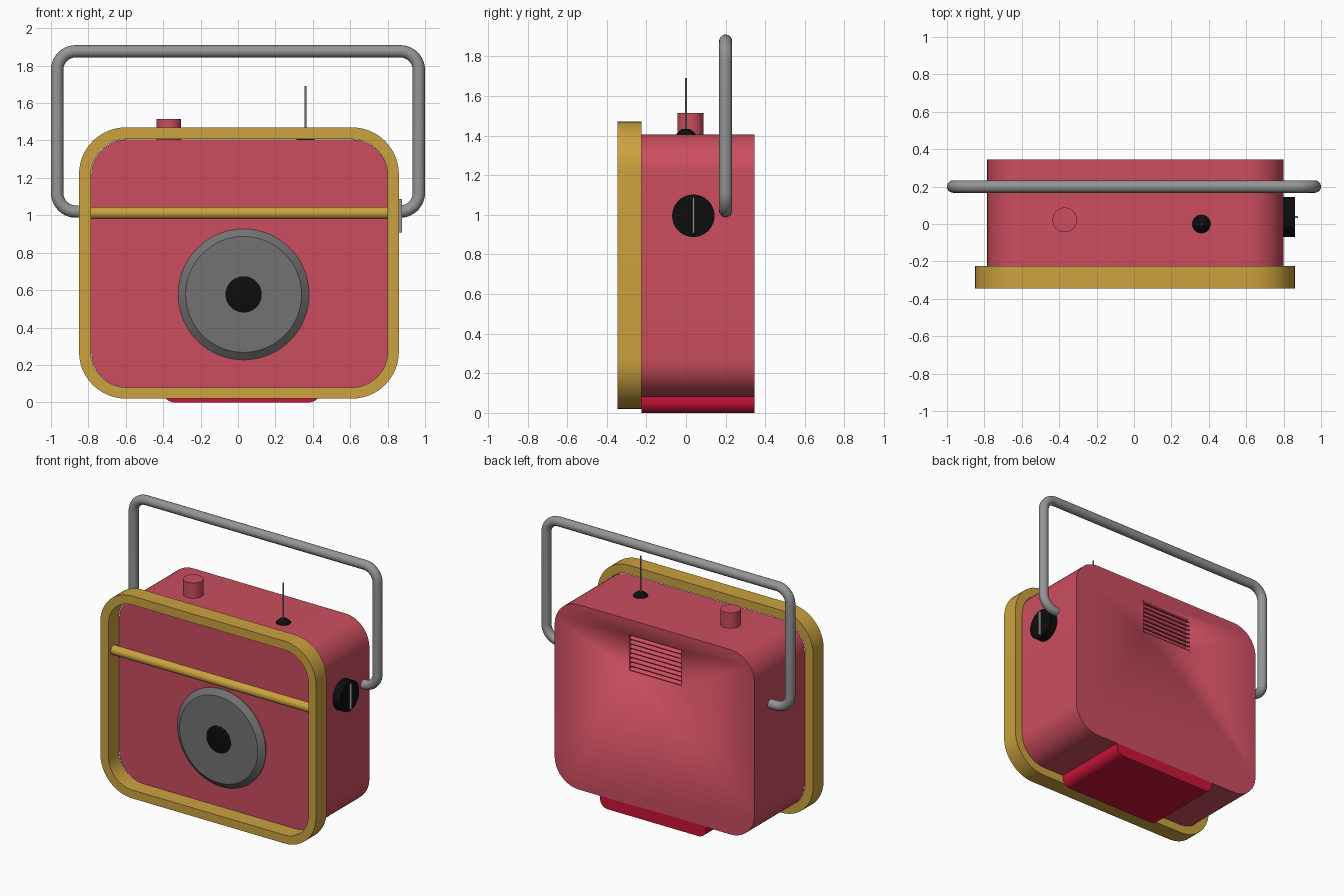
import bpy, bmesh, math
from mathutils import Vector, Matrix

if "Cube" in bpy.data.objects:
    bpy.data.objects.remove(bpy.data.objects["Cube"])


def material(name, rgb):
    m = bpy.data.materials.new(name)
    m.diffuse_color = (*rgb, 1)
    m.use_nodes = True
    m.node_tree.nodes["Principled BSDF"].inputs["Base Color"].default_value = m.diffuse_color
    return m


RED = material("red", (0.60, 0.075, 0.115))
FOOT_RED = material("deep_red", (0.60, 0.007, 0.04))
GOLD = material("gold", (0.60, 0.36, 0.05))
BLACK = material("black", (0.004, 0.004, 0.004))
DARK = material("dark_grey", (0.17, 0.17, 0.17))
GREY = material("grey", (0.30, 0.30, 0.30))


def finish(bm, name, mat):
    bmesh.ops.recalc_face_normals(bm, faces=bm.faces)
    me = bpy.data.meshes.new(name)
    bm.to_mesh(me)
    bm.free()
    ob = bpy.data.objects.new(name, me)
    bpy.context.collection.objects.link(ob)
    me.materials.append(mat)
    bpy.ops.object.select_all(action='DESELECT')
    ob.select_set(True)
    bpy.context.view_layer.objects.active = ob
    bpy.ops.object.shade_smooth_by_angle(angle=math.radians(35))
    return ob


def rounded_rect(x0, x1, z0, z1, r_bottom, r_top, n=12):
    """Outline in the xz plane, counter-clockwise from the lower left."""
    pts = []
    for cx, cz, r, start in ((x0 + r_bottom, z0 + r_bottom, r_bottom, 180),
                             (x1 - r_bottom, z0 + r_bottom, r_bottom, 270),
                             (x1 - r_top, z1 - r_top, r_top, 0),
                             (x0 + r_top, z1 - r_top, r_top, 90)):
        steps = n if r > 0 else 0
        for i in range(steps + 1):
            a = math.radians(start + 90 * i / max(steps, 1))
            pts.append((cx + r * math.cos(a), cz + r * math.sin(a)))
    return pts


def prism(name, pts, y0, y1, mat):
    bm = bmesh.new()
    face = bm.faces.new([bm.verts.new((x, y0, z)) for x, z in pts])
    ext = bmesh.ops.extrude_face_region(bm, geom=[face], use_keep_orig=True)
    moved = [v for v in ext["geom"] if isinstance(v, bmesh.types.BMVert)]
    bmesh.ops.translate(bm, verts=moved, vec=(0, y1 - y0, 0))
    return finish(bm, name, mat)


def lathe(name, profile, origin, axis, mat, n=48):
    """Spin (radius, height) points around an axis through origin."""
    bm = bmesh.new()
    rings = [[bm.verts.new((r * math.cos(2 * math.pi * i / n),
                            r * math.sin(2 * math.pi * i / n), h)) for i in range(n)]
             for r, h in profile]
    for a, b in zip(rings, rings[1:]):
        for i in range(n):
            bm.faces.new((a[i], a[(i + 1) % n], b[(i + 1) % n], b[i]))
    bm.faces.new(rings[0])
    bm.faces.new(rings[-1])
    turn = Vector((0, 0, 1)).rotation_difference(Vector(axis)).to_matrix().to_4x4()
    bm.transform(Matrix.Translation(origin) @ turn)
    return finish(bm, name, mat)


def box(name, centre, size, mat, tilt=0):
    bm = bmesh.new()
    bmesh.ops.create_cube(bm, size=1)
    bm.transform(Matrix.Translation(centre) @ Matrix.Rotation(tilt, 4, 'X')
                 @ Matrix.Diagonal((*size, 1)))
    return finish(bm, name, mat)


# Body with a recess in the back for the vent
body = prism("body", rounded_rect(-0.785, 0.80, 0.08, 1.405, 0.19, 0.19), -0.225, 0.345, RED)
cutter = box("vent_cutter", (0, 0.345, 1.168), (0.41, 0.09, 0.255), RED)
mod = body.modifiers.new("vent", 'BOOLEAN')
mod.object = cutter
mod.operation = 'DIFFERENCE'
mod.solver = 'EXACT'
bpy.context.view_layer.objects.active = body
bpy.ops.object.modifier_apply(modifier=mod.name)
bpy.data.objects.remove(cutter)

# Sloping vent slats
SLATS = 8
for i in range(SLATS):
    z = 1.04 + 0.255 * (i + 0.5) / SLATS
    box(f"vent_slat_{i + 1}", (0, 0.322, z), (0.41, 0.05, 0.008), RED, math.radians(-32))

# Open gold frame around the front
bm = bmesh.new()
loops = []
for y in (-0.345, -0.225):
    for pts in (rounded_rect(-0.85, 0.86, 0.02, 1.47, 0.25, 0.25),
                rounded_rect(-0.787, 0.80, 0.08, 1.407, 0.19, 0.19)):
        loops.append([bm.verts.new((x, y, z)) for x, z in pts])
fo, fi, bo, bi = loops
for a, b in ((fo, fi), (fi, bi), (bi, bo), (bo, fo)):
    for i in range(len(a)):
        j = (i + 1) % len(a)
        bm.faces.new((a[i], a[j], b[j], b[i]))
finish(bm, "front_frame", GOLD)

# Gold rail across the front
lathe("front_rail", [(0.033, 0), (0.033, 1.59)], (-0.79, -0.285, 1.012), (1, 0, 0), GOLD, 32)

# Speaker: bevelled disc with a dark centre
lathe("speaker", [(0.35, 0), (0.35, 0.005), (0.31, 0.037)],
      (0.03, -0.225, 0.577), (0, -1, 0), DARK, 64)
lathe("speaker_centre", [(0.097, 0), (0.097, 0.002), (0.07, 0.007), (0.03, 0.01)],
      (0.03, -0.261, 0.577), (0, -1, 0), BLACK)

# Foot under the body
prism("foot", rounded_rect(-0.40, 0.44, 0, 0.085, 0.06, 0), -0.225, 0.345, FOOT_RED)

# Tuning knob and its pointer on the right side
lathe("tuning_knob", [(0.107, 0), (0.107, 0.06)], (0.80, 0.037, 0.995), (1, 0, 0), BLACK)
box("knob_pointer", (0.865, 0.037, 0.997), (0.026, 0.01, 0.18), GREY)

# Top button
lathe("top_button", [(0.066, 0), (0.066, 0.115)], (-0.37, 0.022, 1.40), (0, 0, 1), RED)

# Antenna and its socket
lathe("antenna_socket", [(0.05, 0), (0.048, 0.008), (0.03, 0.026), (0.018, 0.034)],
      (0.36, 0, 1.40), (0, 0, 1), BLACK, 32)
lathe("antenna", [(0.005, 0), (0.005, 0.27)], (0.36, 0, 1.42), (0, 0, 1), GREY, 12)

# Carrying handle: round tube swept along a path with rounded corners
X, ZB, ZT, R = 0.967, 1.02, 1.877, 0.10
arcs = ((-X + R, ZB + R, 270, 180), (-X + R, ZT - R, 180, 90),
        (X - R, ZT - R, 90, 0), (X - R, ZB + R, 0, -90))
path = [(-0.81, ZB)]
for cx, cz, a0, a1 in arcs:
    for i in range(11):
        a = math.radians(a0 + (a1 - a0) * i / 10)
        path.append((cx + R * math.cos(a), cz + R * math.sin(a)))
path.append((0.855, ZB))
bm = bmesh.new()
rings = []
for i, p in enumerate(path):
    t = Vector(path[min(i + 1, len(path) - 1)]) - Vector(path[max(i - 1, 0)])
    if i in (0, len(path) - 1):
        t = Vector((-1, 0))
    elif i % 11 in (0, 1):
        # ends of arcs are tangent to the straight runs
        k, end = divmod(i - 1, 11)
        a = math.radians(arcs[k][3 if end == 10 else 2])
        t = Vector((math.sin(a), -math.cos(a)))
    t.normalize()
    nx, nz = -t.y, t.x
    ring = []
    for j in range(20):
        a = 2 * math.pi * j / 20
        c, s = 0.033 * math.cos(a), 0.033 * math.sin(a)
        ring.append(bm.verts.new((p[0] + nx * c, 0.2 + s, p[1] + nz * c)))
    rings.append(ring)
for a, b in zip(rings, rings[1:]):
    for j in range(20):
        bm.faces.new((a[j], a[(j + 1) % 20], b[(j + 1) % 20], b[j]))
bm.faces.new(rings[0])
bm.faces.new(rings[-1])
finish(bm, "handle", GREY)
